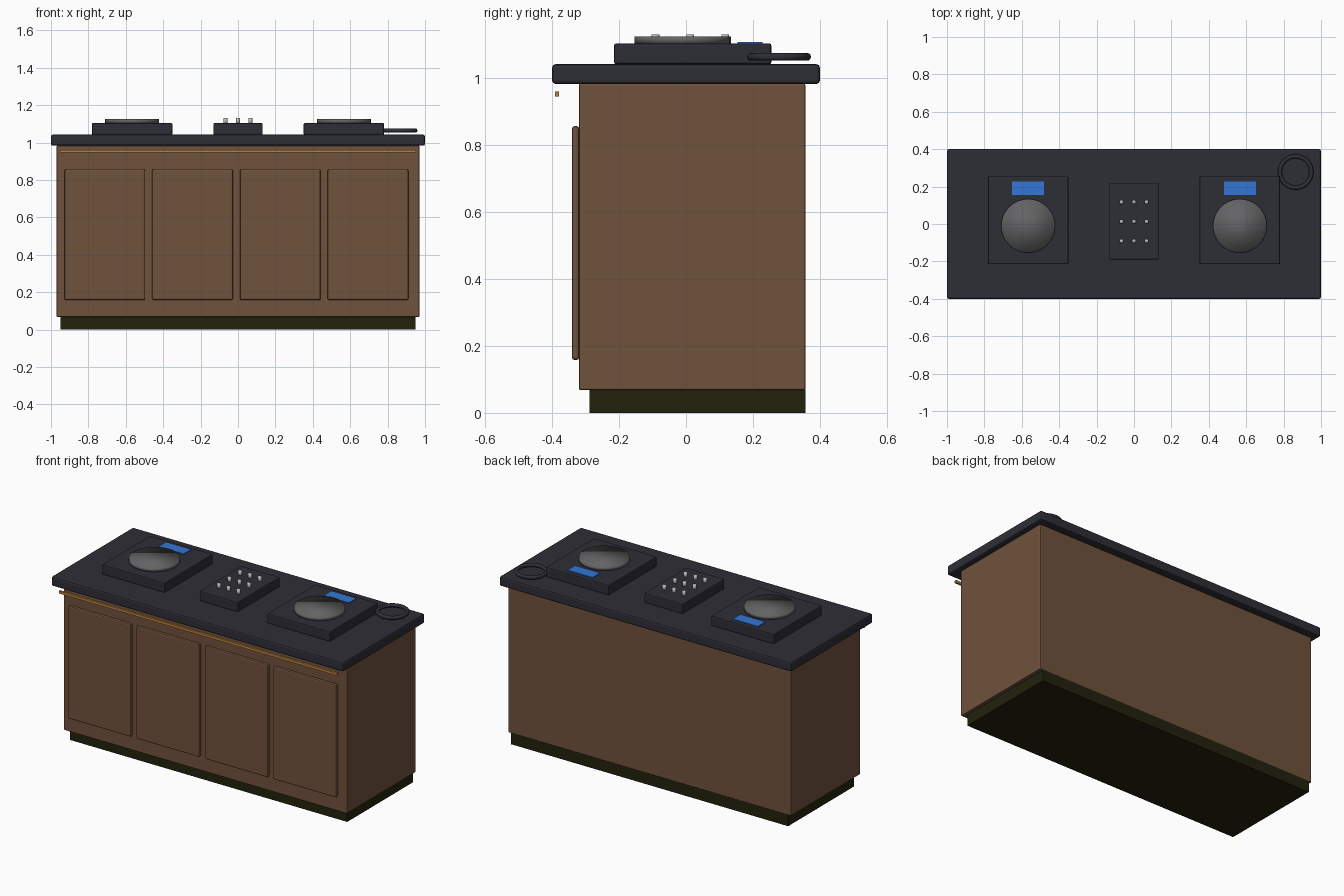
import bpy, bmesh, math
from mathutils import Vector

if "Cube" in bpy.data.objects:
    bpy.data.objects.remove(bpy.data.objects["Cube"])


def material(name, r, g, b):
    m = bpy.data.materials.new(name)
    m.diffuse_color = (r, g, b, 1)
    m.use_nodes = True
    m.node_tree.nodes["Principled BSDF"].inputs["Base Color"].default_value = m.diffuse_color
    return m


WOOD = material("brown wood", 0.16, 0.085, 0.046)
PLINTH = material("dark olive", 0.016, 0.016, 0.004)
BLACK = material("blue black", 0.027, 0.027, 0.037)
PLATTER = material("dark grey metal", 0.125, 0.125, 0.13)
KNOB = material("light grey", 0.5, 0.5, 0.5)
SCREEN = material("screen blue", 0.034, 0.18, 0.66)
AMBER = material("amber", 0.5, 0.23, 0.05)


def finish(bm, name, mat):
    mesh = bpy.data.meshes.new(name)
    bm.to_mesh(mesh)
    bm.free()
    mesh.materials.append(mat)
    ob = bpy.data.objects.new(name, mesh)
    bpy.context.collection.objects.link(ob)
    return ob


def box(name, mat, x, y, z, bevel=0.0):
    """Box from (min, max) ranges, with optional rounded edges."""
    bm = bmesh.new()
    bmesh.ops.create_cube(bm, size=1)
    for v in bm.verts:
        v.co = Vector([r[0] + (c + 0.5) * (r[1] - r[0]) for c, r in zip(v.co, (x, y, z))])
    ob = finish(bm, name, mat)
    if bevel:
        mod = ob.modifiers.new("bevel", 'BEVEL')
        mod.width = bevel
        mod.segments = 2
    return ob


def cylinder(name, mat, x, y, z0, z1, radius, segments):
    bm = bmesh.new()
    bmesh.ops.create_cone(bm, cap_ends=True, segments=segments,
                          radius1=radius, radius2=radius, depth=z1 - z0)
    bmesh.ops.translate(bm, verts=bm.verts, vec=(x, y, (z0 + z1) / 2))
    for f in bm.faces:
        f.smooth = True
    return finish(bm, name, mat)


# Counter: recessed plinth, cabinet and overhanging worktop
box("plinth", PLINTH, (-0.95, 0.95), (-0.288, 0.357), (0, 0.07))
box("cabinet", WOOD, (-0.97, 0.97), (-0.32, 0.357), (0.068, 0.984), 0.005)
box("worktop", BLACK, (-1, 1), (-0.4, 0.4), (0.983, 1.042), 0.01)

# Raised front panels
for i in range(4):
    cx = -0.712 + 0.469 * i
    box(f"front_panel_{i + 1}", WOOD, (cx - 0.216, cx + 0.216),
        (-0.341, -0.319), (0.158, 0.857), 0.008)

# Light strip under the front overhang
box("light_strip", AMBER, (-0.953, 0.953), (-0.392, -0.379), (0.946, 0.961))

# Two players, each with a platter and a screen
for side, cx in (("left", -0.566), ("right", 0.566)):
    box(f"{side}_deck", BLACK, (cx - 0.215, cx + 0.215), (-0.215, 0.255), (1.042, 1.104), 0.006)
    cylinder(f"{side}_platter", PLATTER, cx, -0.01, 1.103, 1.125, 0.144, 32)
    box(f"{side}_screen", SCREEN, (cx - 0.086, cx + 0.086), (0.154, 0.228), (1.102, 1.109))

# Mixer with a grid of knobs
box("mixer", BLACK, (-0.132, 0.132), (-0.19, 0.22), (1.042, 1.104), 0.006)
for row in range(3):
    for col in range(3):
        cylinder(f"knob_{row + 1}_{col + 1}", KNOB, 0.067 * (col - 1),
                 0.013 + 0.104 * (row - 1), 1.1, 1.131, 0.0115, 12)

# Headphone ring: circular cross-section swept around z
bm = bmesh.new()
N, M = 40, 12
rings = []
for i in range(N):
    a = 2 * math.pi * i / N
    ring = []
    for j in range(M):
        b = 2 * math.pi * j / M
        r = 0.084 + 0.0115 * math.cos(b)
        ring.append(bm.verts.new((0.864 + r * math.cos(a), 0.278 + r * math.sin(a),
                                  1.064 + 0.0115 * math.sin(b))))
    rings.append(ring)
for i in range(N):
    p, q = rings[i], rings[(i + 1) % N]
    for j in range(M):
        k = (j + 1) % M
        bm.faces.new((p[j], q[j], q[k], p[k])).smooth = True
finish(bm, "headphone_ring", BLACK)
